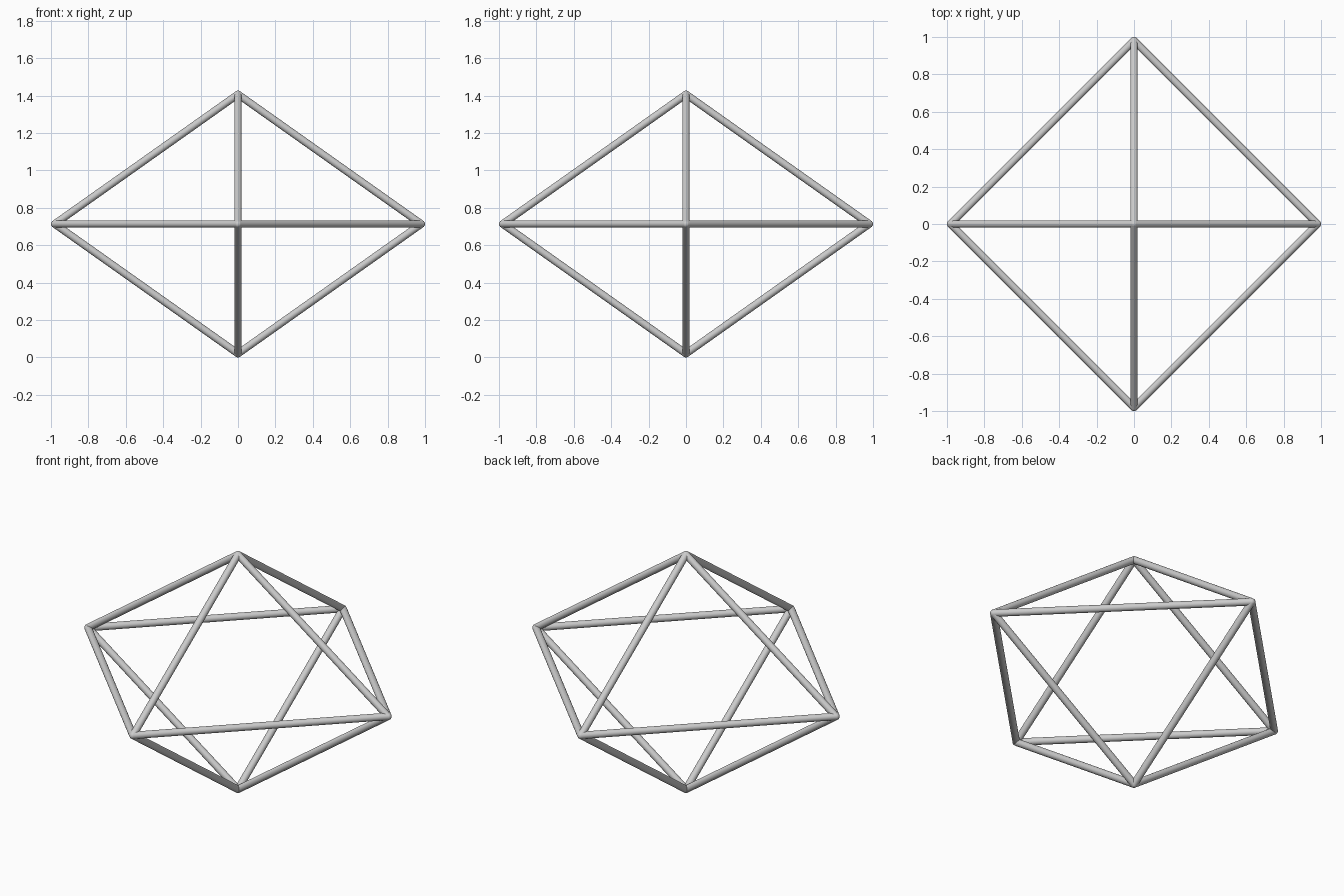
import bpy
from math import radians
from mathutils import Vector

if "Cube" in bpy.data.objects:
    bpy.data.objects.remove(bpy.data.objects["Cube"])

R = 0.02            # rod radius
A = 0.98            # joint distance from the centre in x and y
H = 0.693           # joint distance from the centre in z
MID = H + R         # height of the equator


def smooth(ob):
    bpy.ops.object.shade_smooth_by_angle(angle=radians(40))


def rod(name, a, b):
    d = b - a
    bpy.ops.mesh.primitive_cylinder_add(vertices=20, radius=R, depth=d.length,
                                        location=(a + b) / 2)
    ob = bpy.context.object
    ob.name = name
    ob.rotation_euler = d.to_track_quat('Z', 'Y').to_euler()
    smooth(ob)


def joint(name, p):
    bpy.ops.mesh.primitive_uv_sphere_add(segments=20, ring_count=12,
                                         radius=R, location=p)
    bpy.context.object.name = name
    smooth(bpy.context.object)


top, bottom = Vector((0, 0, MID + H)), Vector((0, 0, MID - H))
ring = [Vector((x, y, MID)) for x, y in ((A, 0), (0, A), (-A, 0), (0, -A))]

# Rods: equator square plus four sloping rods above and below
for i, p in enumerate(ring):
    rod(f"equator_rod_{i + 1}", p, ring[(i + 1) % 4])
    rod(f"upper_rod_{i + 1}", p, top)
    rod(f"lower_rod_{i + 1}", p, bottom)

# Rounded corner joints
for i, p in enumerate(ring + [top, bottom]):
    joint(f"corner_joint_{i + 1}", p)
